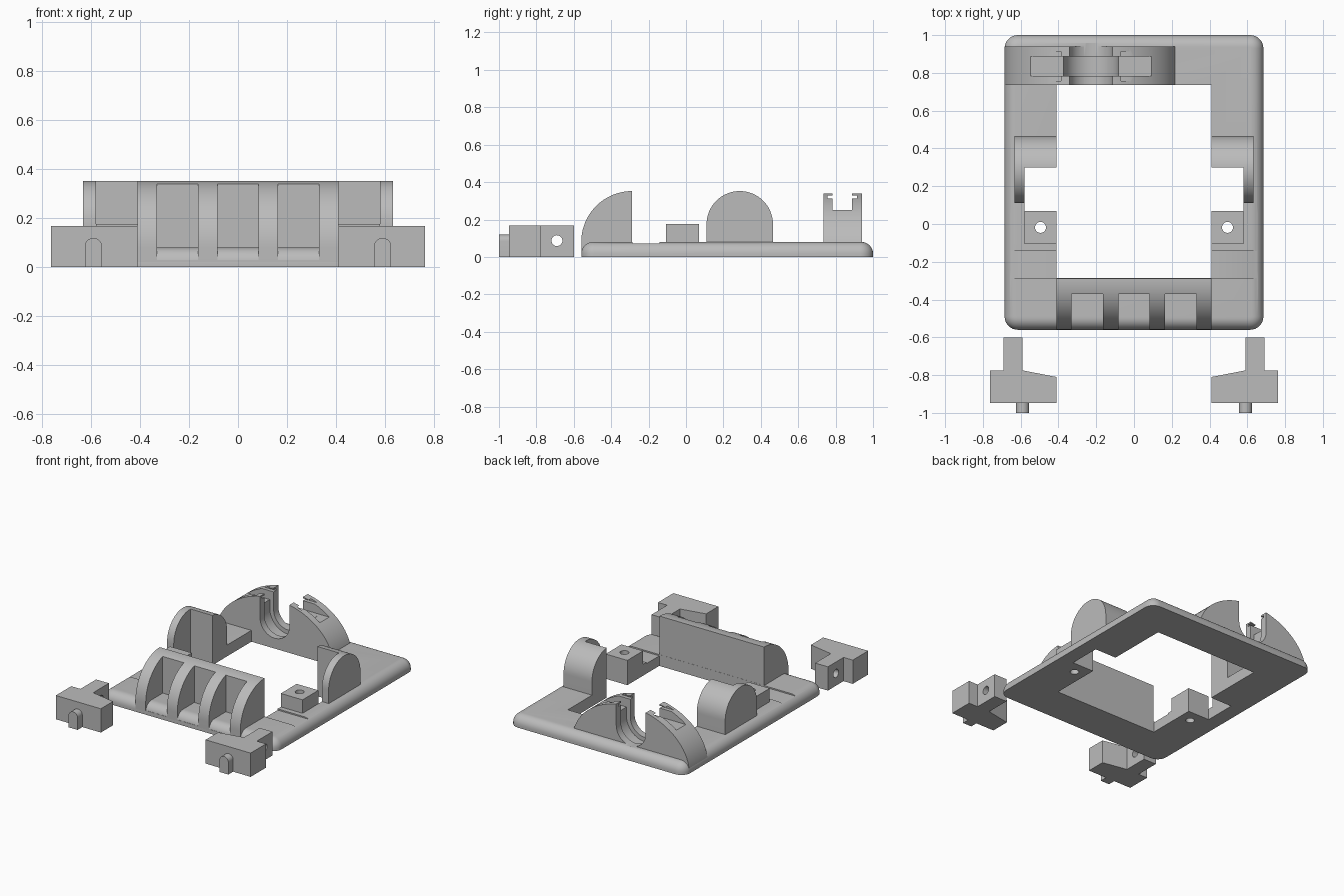
import bpy, bmesh, math
from mathutils import Vector

cube = bpy.data.objects.get("Cube")
if cube:
    bpy.data.objects.remove(cube, do_unlink=True)

grey = bpy.data.materials.new("plain grey")
grey.use_nodes = True
COLOUR = (0.5, 0.5, 0.5, 1)
grey.diffuse_color = COLOUR
grey.node_tree.nodes["Principled BSDF"].inputs["Base Color"].default_value = COLOUR


def finish(name, bm):
    bmesh.ops.recalc_face_normals(bm, faces=bm.faces)
    mesh = bpy.data.meshes.new(name)
    bm.to_mesh(mesh)
    bm.free()
    mesh.materials.append(grey)
    obj = bpy.data.objects.new(name, mesh)
    bpy.context.collection.objects.link(obj)
    return obj


def prism(name, points, axis, lo, hi):
    """Extrude a closed profile along an axis; points are the other two coordinates in order."""
    def place(p, t):
        co = list(p)
        co.insert("xyz".index(axis), t)
        return Vector(co)
    bm = bmesh.new()
    face = bm.faces.new([bm.verts.new(place(p, lo)) for p in points])
    grown = bmesh.ops.extrude_face_region(bm, geom=[face])["geom"]
    shift = place((0, 0), hi - lo)
    bmesh.ops.translate(bm, vec=shift, verts=[v for v in grown if isinstance(v, bmesh.types.BMVert)])
    return finish(name, bm)


def box(name, x, y, z):
    x, y = sorted(x), sorted(y)
    return prism(name, [(x[0], y[0]), (x[1], y[0]), (x[1], y[1]), (x[0], y[1])], "z", *z)


def arc(cu, cv, ru, rv, start, end, steps=32):
    angles = [math.radians(start + (end - start) * i / steps) for i in range(steps + 1)]
    return [(cu + ru * math.cos(a), cv + rv * math.sin(a)) for a in angles]


def disc(cu, cv, r):
    return arc(cu, cv, r, r, 0, 360)[:-1]


def select(obj):
    bpy.ops.object.select_all(action="DESELECT")
    obj.select_set(True)
    bpy.context.view_layer.objects.active = obj


def cut(obj, *cutters):
    for cutter in cutters:
        mod = obj.modifiers.new("cut", "BOOLEAN")
        mod.operation = "DIFFERENCE"
        mod.solver = "EXACT"
        mod.object = cutter
        select(obj)
        bpy.ops.object.modifier_apply(modifier=mod.name)
        bpy.data.objects.remove(cutter, do_unlink=True)


def smooth(obj):
    select(obj)
    bpy.ops.object.shade_smooth_by_angle(angle=math.radians(30))


# Base plate with rounded corners and a rounded upper rim
R = 0.07
corners = [(0.685 - R, 1 - R, 0), (R - 0.685, 1 - R, 90),
           (R - 0.685, R - 0.56, 180), (0.685 - R, R - 0.56, 270)]
outline = [p for x, y, a in corners for p in arc(x, y, R, R, a, a + 90, 8)]
base = prism("base_frame", outline, "z", 0, 0.08)
bm = bmesh.new()
bm.from_mesh(base.data)
rim = [e for e in bm.edges if all(v.co.z > 0.07 for v in e.verts)]
bmesh.ops.bevel(bm, geom=rim, offset=0.063, segments=8, profile=0.5, affect="EDGES")
bm.to_mesh(base.data)
bm.free()
cut(base, box("opening", (-0.41, 0.41), (-0.287, 0.735), (-0.1, 0.2)))
cut(base, box("shallow_groove", (-0.8, 0.8), (-0.287, -0.143), (0.071, 0.2)))

# Parts repeated on both sides
for side, label in ((-1, "right"), (1, "left")):
    def span(a, b):
        return sorted((side * a, side * b))

    cut(base, box("notch", span(0.3, 0.58), (0.07, 0.3), (-0.1, 0.2)))
    cut(base, prism("bore", disc(side * 0.495, -0.018, 0.029), "z", -0.1, 0.2))

    # Drilled mounting block
    block = box(label + "_mounting_block", span(0.41, 0.58), (-0.107, 0.07), (0.03, 0.175))
    cut(block, prism("bore", disc(side * 0.495, -0.018, 0.029), "z", -0.1, 0.4))
    smooth(block)

    # Round-topped ear, hollowed towards the front
    ear = prism(label + "_ear", [(0.11, 0.02)] + arc(0.2875, 0.175, 0.1775, 0.177, 180, 0)
                + [(0.465, 0.02)], "x", *span(0.41, 0.632))
    cut(ear, box("hollow", span(0.3, 0.58), (0, 0.3), (-0.1, 0.5)))
    smooth(ear)

    # Loose latch with a drilled stem and a locating pin
    shape = [(0.59, -0.6), (0.69, -0.6), (0.69, -0.775), (0.762, -0.775),
             (0.762, -0.947), (0.41, -0.947), (0.41, -0.81), (0.59, -0.775)]
    latch = prism(label + "_latch", [(side * x, y) for x, y in shape], "z", 0, 0.168)
    cut(latch, prism("bore", disc(-0.69, 0.087, 0.029), "x", *span(0.5, 0.8)))
    smooth(latch)
    pin = prism(label + "_latch_pin", [(side * 0.59 + 0.035, 0)]
                + arc(side * 0.59, 0.084, 0.035, 0.035, 0, 180, 16)
                + [(side * 0.59 - 0.035, 0)], "y", -1, -0.94)
    smooth(pin)

# Quarter-round front bar with three windows between ribs
bar = prism("front_bar", [(-0.288, 0.02), (-0.56, 0.02)]
            + arc(-0.288, 0.08, 0.272, 0.272, 180, 90), "x", -0.41, 0.41)
for middle in (-0.247, 0, 0.247):
    cut(bar, box("window", (middle - 0.083, middle + 0.083), (-0.7, -0.37), (0.03, 0.5)))
smooth(bar)

# Arched rear clamp with a U-shaped cradle
CX = -0.2275
clamp = prism("rear_clamp", arc(CX, 0, 0.457, 0.35, 0, 180, 48), "y", 0.735, 0.94)


def cradle(radius, y0, y1):
    return prism("cradle", arc(CX, 0.188, radius, radius, 180, 360) + [(CX + radius, 0.5),
                 (CX - radius, 0.5)], "y", y0, y1)


cut(clamp, cradle(0.115, 0.7, 0.96), cradle(0.145, 0.783, 0.887),
    box("strap_pocket", (-0.8, 0.4), (0.783, 0.887), (0.25, 0.5)),
    box("side_slot", (-0.8, 0.4), (0.757, 0.913), (0.312, 0.328)))
cut(base, cradle(0.115, 0.7, 0.957), cradle(0.145, 0.783, 0.887))
smooth(clamp)
smooth(base)

# Thin screw seats on the pocket floor
for x in (-0.443, -0.005):
    smooth(prism("screw_seat", disc(x, 0.835, 0.03), "z", 0.249, 0.2515))
